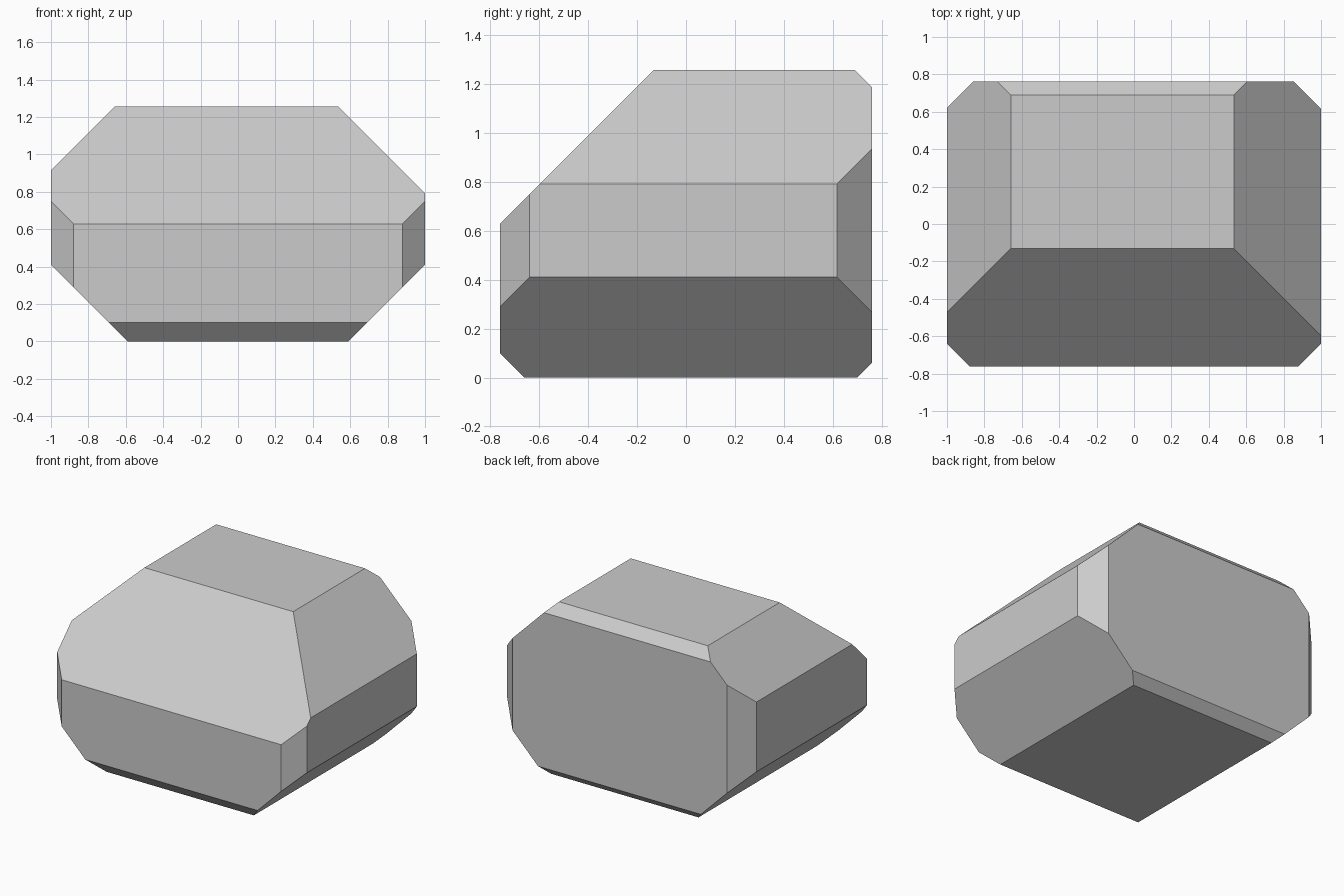
import bpy, bmesh
from mathutils import Vector

if "Cube" in bpy.data.objects:
    bpy.data.objects.remove(bpy.data.objects["Cube"])

HALF_Y, HEIGHT = 0.761, 1.257

# Bevel planes: outward direction -> limit of the dot product with a point
bevels = {
    (-1, 0, 1): 1.915, (1, 0, 1): 1.791,      # upper sides
    (-1, 0, -1): 0.59, (1, 0, -1): 0.59,      # lower sides
    (0, -1, 1): 1.388, (0, 1, 1): 1.947,      # upper front and back
    (0, -1, -1): 0.661, (0, 1, -1): 0.699,    # lower front and back
    (-1, -1, 0): 1.64, (1, -1, 0): 1.64,      # front corners
    (-1, 1, 0): 1.622, (1, 1, 0): 1.617,      # back corners
}

# Plain block
bm = bmesh.new()
bmesh.ops.create_cube(bm, size=1)
bmesh.ops.scale(bm, vec=(2, 2 * HALF_Y, HEIGHT), verts=bm.verts)
bmesh.ops.translate(bm, vec=(0, 0, HEIGHT / 2), verts=bm.verts)

# Slice each edge off at 45 degrees and cap the cut
for direction, limit in bevels.items():
    n = Vector(direction)
    cut = bmesh.ops.bisect_plane(
        bm, geom=bm.verts[:] + bm.edges[:] + bm.faces[:], dist=1e-5,
        plane_co=n * (limit / n.length_squared), plane_no=n, clear_outer=True)
    rim = [e for e in cut["geom_cut"] if isinstance(e, bmesh.types.BMEdge)]
    bmesh.ops.contextual_create(bm, geom=rim)

bmesh.ops.recalc_face_normals(bm, faces=bm.faces)
mesh = bpy.data.meshes.new("faceted_block")
bm.to_mesh(mesh)
bm.free()
bpy.context.collection.objects.link(bpy.data.objects.new("faceted_block", mesh))
